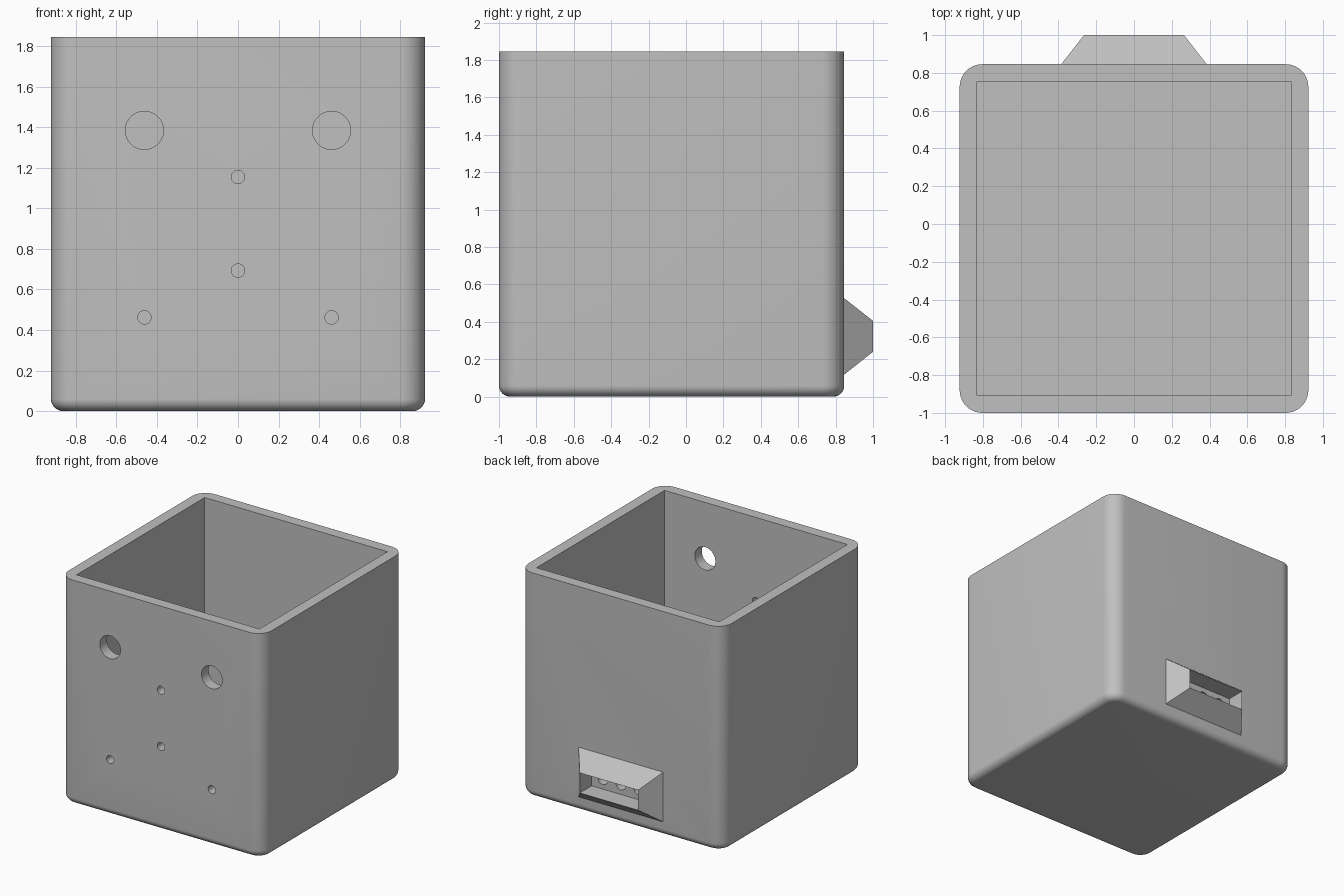
import bpy
import bmesh
from math import radians
from mathutils import Matrix, Vector

if "Cube" in bpy.data.objects:
    bpy.data.objects.remove(bpy.data.objects["Cube"], do_unlink=True)

grey = bpy.data.materials.new("plain grey")
grey.use_nodes = True
grey.diffuse_color = (0.53, 0.53, 0.53, 1)
grey.node_tree.nodes["Principled BSDF"].inputs["Base Color"].default_value = (0.53, 0.53, 0.53, 1)

WALL = 0.092
HALF = 0.923
FRONT, BACK = -1.0, 0.846
HEIGHT = 1.846


def make_object(name, bm):
    bmesh.ops.recalc_face_normals(bm, faces=bm.faces)
    mesh = bpy.data.meshes.new(name)
    bm.to_mesh(mesh)
    bm.free()
    mesh.materials.append(grey)
    obj = bpy.data.objects.new(name, mesh)
    bpy.context.collection.objects.link(obj)
    return obj


def block(low, high):
    low, high = Vector(low), Vector(high)
    bm = bmesh.new()
    place = Matrix.Translation((low + high) / 2) @ Matrix.Diagonal((*(high - low), 1))
    bmesh.ops.create_cube(bm, size=1, matrix=place)
    return bm


def drill(bm, x, y, z, radius):
    """Add a cylinder that runs through a wall along y."""
    place = Matrix.Translation((x, y, z)) @ Matrix.Rotation(radians(90), 4, "X")
    bmesh.ops.create_cone(bm, cap_ends=True, segments=48, radius1=radius,
                          radius2=radius, depth=0.3, matrix=place)


def cut(target, cutter):
    mod = target.modifiers.new("cut", "BOOLEAN")
    mod.operation = "DIFFERENCE"
    mod.solver = "EXACT"
    mod.object = cutter
    bpy.context.view_layer.objects.active = target
    bpy.ops.object.modifier_apply(modifier=mod.name)
    bpy.data.objects.remove(cutter, do_unlink=True)


# Outer box: rounded upright corners, then a smaller round along the base
bm = block((-HALF, FRONT, 0), (HALF, BACK, HEIGHT))
upright = [e for e in bm.edges if abs(e.verts[0].co.z - e.verts[1].co.z) > 1]
bmesh.ops.bevel(bm, geom=upright, offset=0.12, segments=10, profile=0.5, affect="EDGES")
base = [e for e in bm.edges if all(v.co.z < 0.001 for v in e.verts)]
bmesh.ops.bevel(bm, geom=base, offset=0.06, segments=8, profile=0.5, affect="EDGES")
box = make_object("open_box", bm)

# Square cavity
cut(box, make_object("cavity_cutter", block(
    (-HALF + WALL, FRONT + WALL, WALL), (HALF - WALL, BACK - WALL, HEIGHT + 0.2))))

# Holes in the front wall and the row behind the socket
bm = bmesh.new()
for side in (-1, 1):
    drill(bm, side * 0.462, FRONT, 1.385, 0.094)
    drill(bm, side * 0.462, FRONT, 0.462, 0.033)
for z in (1.155, 0.693):
    drill(bm, 0, FRONT, z, 0.033)
for x in (-0.163, 0, 0.163):
    drill(bm, x, BACK, 0.323, 0.045)
cut(box, make_object("hole_cutter", bm))

# Tapered socket on the back: sloping outside, straight opening inside
bm = bmesh.new()


def ring(half_width, low, high, y):
    return [bm.verts.new(p) for p in ((-half_width, y, low), (half_width, y, low),
                                      (half_width, y, high), (-half_width, y, high))]


rings = [ring(0.385, 0.118, 0.526, BACK), ring(0.265, 0.24, 0.405, 1.0),
         ring(0.265, 0.24, 0.405, BACK)]
for a, b in zip(rings, rings[1:] + rings[:1]):
    for i in range(4):
        j = (i + 1) % 4
        bm.faces.new((a[i], a[j], b[j], b[i]))
socket = make_object("back_socket", bm)

# Smooth rounds, crisp edges
for obj in (box, socket):
    bpy.ops.object.select_all(action="DESELECT")
    obj.select_set(True)
    bpy.context.view_layer.objects.active = obj
    bpy.ops.object.shade_smooth_by_angle(angle=radians(30))
